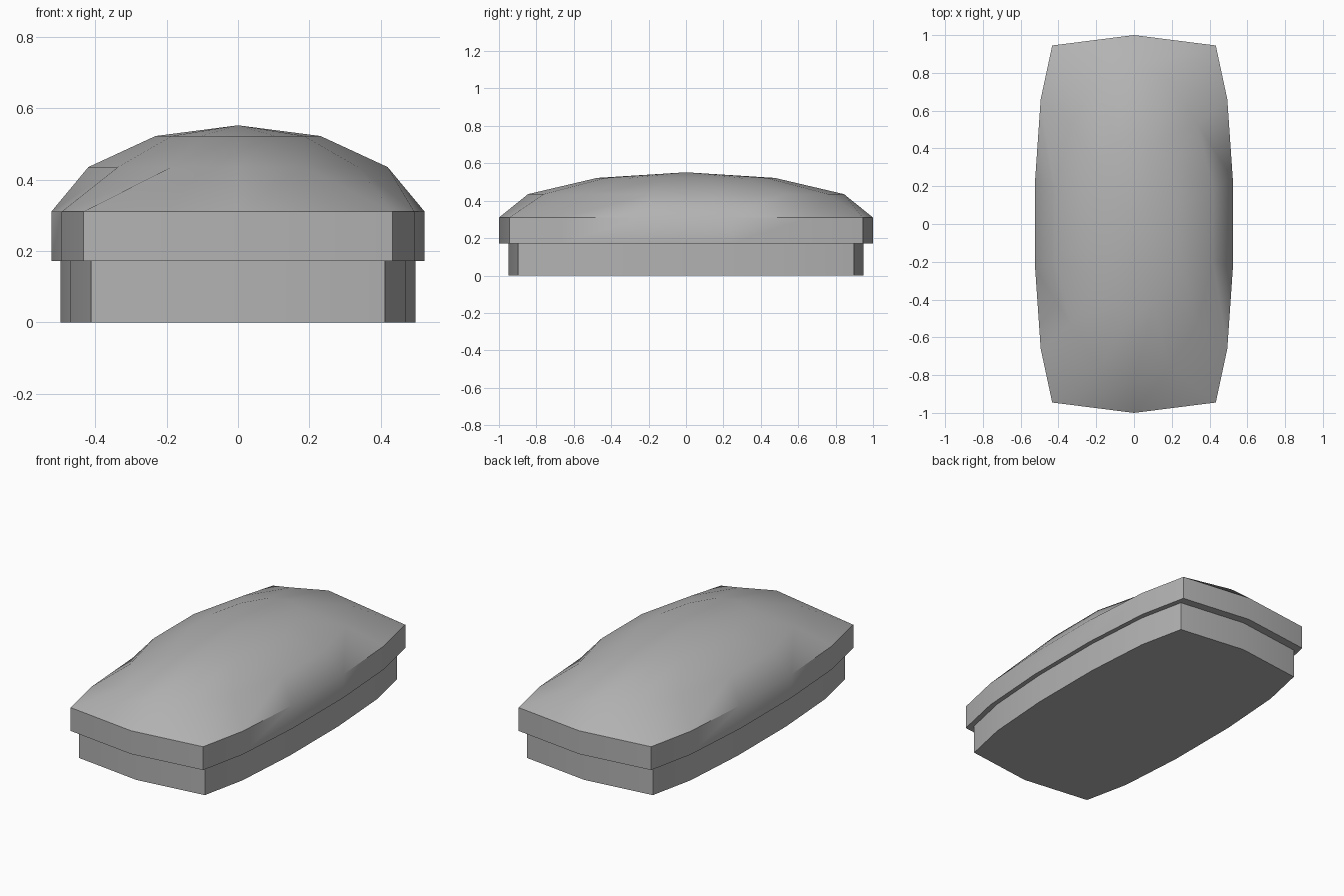
import bpy, bmesh, math

if "Cube" in bpy.data.objects:
    bpy.data.objects.remove(bpy.data.objects["Cube"])

SIDES = 14
# One quadrant of the bulged outline, from the pointed end to the long side
QUADRANT = [(0.433, 0.945), (0.494, 0.66), (0.523, 0.24)]

grey = bpy.data.materials.new("mid_grey")
grey.diffuse_color = (0.45, 0.45, 0.45, 1)
grey.use_nodes = True
grey.node_tree.nodes["Principled BSDF"].inputs["Base Color"].default_value = grey.diffuse_color


def outline(scale, z):
    left = [(0, 1)] + [(-x, y) for x, y in QUADRANT]
    left += [(-x, -y) for x, y in reversed(QUADRANT)] + [(0, -1)]
    right = [(-x, y) for x, y in reversed(left[1:-1])]
    return [(x * scale, y * scale, z) for x, y in left + right]


def ellipse(rx, ry, z):
    angles = [2 * math.pi * i / SIDES for i in range(SIDES)]
    return [(-rx * math.sin(a), ry * math.cos(a), z) for a in angles]


def loft(name, rings, apex=None):
    """Skin stacked rings, cap the bottom, close the top flat or to a point."""
    bm = bmesh.new()
    loops = [[bm.verts.new(p) for p in ring] for ring in rings]
    bm.faces.new(loops[0])
    for low, high in zip(loops, loops[1:]):
        for i in range(SIDES):
            j = (i + 1) % SIDES
            bm.faces.new((low[i], low[j], high[j], high[i]))
    if apex:
        tip = bm.verts.new(apex)
        for i in range(SIDES):
            bm.faces.new((loops[-1][i], loops[-1][(i + 1) % SIDES], tip))
    else:
        bm.faces.new(loops[-1])
    bmesh.ops.recalc_face_normals(bm, faces=bm.faces)
    mesh = bpy.data.meshes.new(name)
    bm.to_mesh(mesh)
    bm.free()
    mesh.materials.append(grey)
    obj = bpy.data.objects.new(name, mesh)
    bpy.context.collection.objects.link(obj)
    bpy.ops.object.select_all(action='DESELECT')
    obj.select_set(True)
    bpy.context.view_layer.objects.active = obj
    bpy.ops.object.shade_smooth_by_angle(angle=math.radians(45))
    return obj


# Inset base
loft("base", [outline(0.95, 0), outline(0.95, 0.172)])

# Overhanging rim with the low dome
loft("domed_lid",
     [outline(1, 0.172), outline(1, 0.31),
      ellipse(0.43, 0.845, 0.435), ellipse(0.237, 0.475, 0.522)],
     apex=(0, 0, 0.552))
